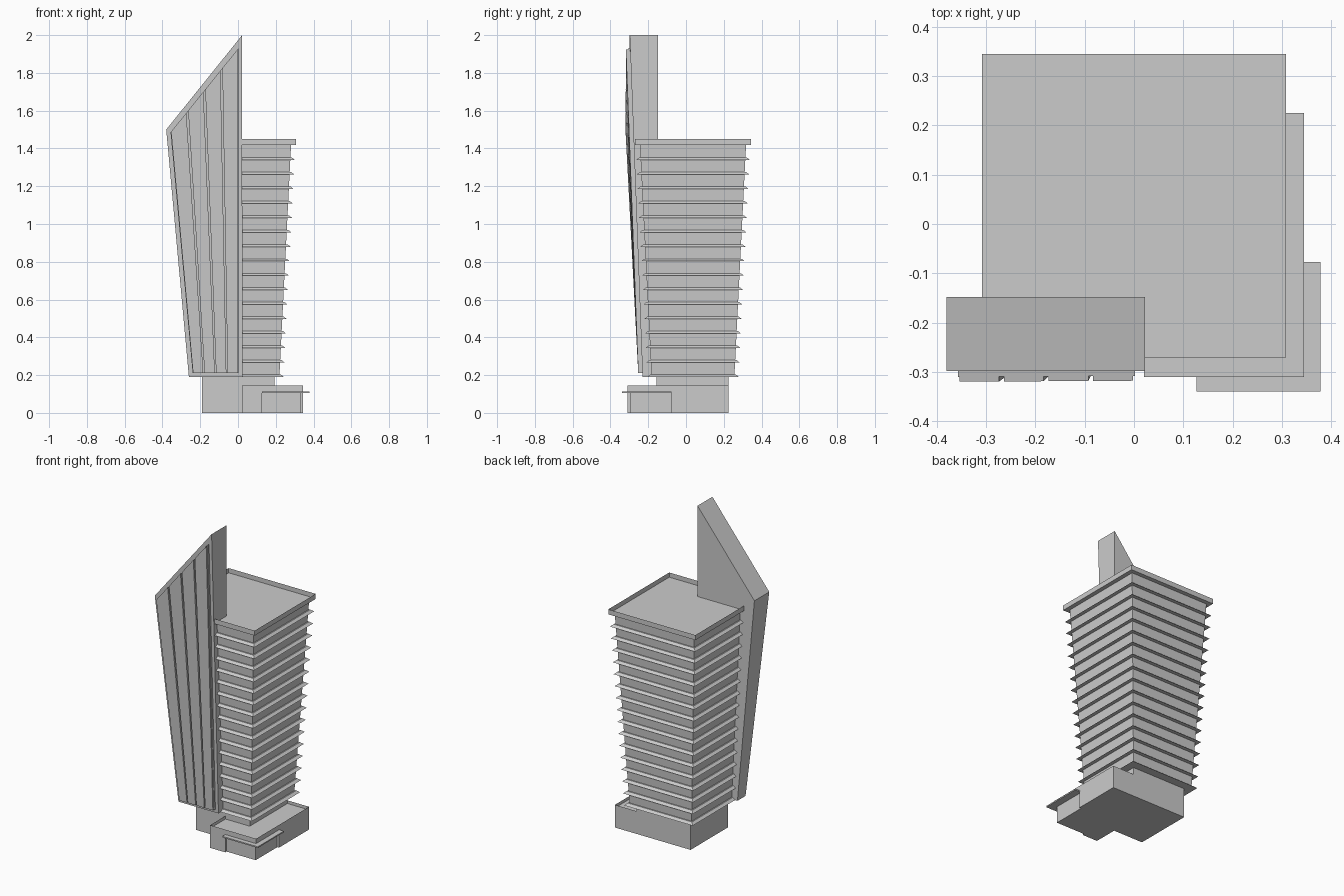
import bpy, bmesh
from mathutils import Vector

if "Cube" in bpy.data.objects:
    bpy.data.objects.remove(bpy.data.objects["Cube"])

CY = 0.037            # tower centre in y
Z0, Z1 = 0.19, 1.42   # tower shaft bottom and top


def hexa(bm, low, high):
    """Six-sided solid between two matching quads."""
    vs = [bm.verts.new(p) for p in low + high]
    for f in ((3, 2, 1, 0), (4, 5, 6, 7), (0, 1, 5, 4),
              (1, 2, 6, 5), (2, 3, 7, 6), (3, 0, 4, 7)):
        bm.faces.new([vs[i] for i in f])


def rect(x0, x1, y0, y1, z):
    return [(x0, y0, z), (x1, y0, z), (x1, y1, z), (x0, y1, z)]


def square(h, z):
    return rect(-h, h, CY - h, CY + h, z)


def finish(bm, name):
    bmesh.ops.recalc_face_normals(bm, faces=bm.faces)
    me = bpy.data.meshes.new(name)
    bm.to_mesh(me)
    bm.free()
    ob = bpy.data.objects.new(name, me)
    bpy.context.collection.objects.link(ob)
    return ob


def solid(name, low, high):
    bm = bmesh.new()
    hexa(bm, low, high)
    return finish(bm, name)


def box(name, x0, x1, y0, y1, z0, z1):
    return solid(name, rect(x0, x1, y0, y1, z0), rect(x0, x1, y0, y1, z1))


def tray(name, x0, x1, y0, y1, z0, z1, rim, depth):
    """Box whose top is sunk inside a rim."""
    bm = bmesh.new()
    hexa(bm, rect(x0, x1, y0, y1, z0), rect(x0, x1, y0, y1, z1))
    bm.faces.ensure_lookup_table()
    top = bm.faces[1]
    bmesh.ops.inset_region(bm, faces=[top], thickness=rim)
    ext = bmesh.ops.extrude_discrete_faces(bm, faces=[top])['faces']
    for v in ext[0].verts:
        v.co.z -= depth
    return finish(bm, name)


def half_width(z):
    return 0.219 + (0.281 - 0.219) * (z - Z0) / (Z1 - Z0)


# Flaring tower shaft and roof with parapet
solid("tower_shaft", square(half_width(Z0), Z0), square(half_width(Z1), Z1))
tray("roof_parapet", -0.308, 0.308, CY - 0.308, CY + 0.308, 1.418, 1.45, 0.065, 0.03)

# Floor ledges with sloping tops
bm = bmesh.new()
for i in range(16):
    z = 0.196 + i * 0.0766
    w = half_width(z)
    hexa(bm, square(w + 0.024, z - 0.006), square(w + 0.008, z + 0.007))
finish(bm, "floor_ledges")

# Tall sail wall: slanted top, front leaning outward
solid("sail_wall",
      [(-0.26, -0.23, 0.19), (0.023, -0.23, 0.19), (0.023, -0.148, 0.19), (-0.26, -0.148, 0.19)],
      [(-0.38, -0.298, 1.5), (0.022, -0.298, 2.0), (0.022, -0.148, 2.0), (-0.38, -0.148, 1.5)])

# Corners of the raised field on the sail's front
BL, BR = Vector((-0.24, -0.231, 0.212)), Vector((0.002, -0.231, 0.212))
TL, TR = Vector((-0.357, -0.298, 1.485)), Vector((0.002, -0.296, 1.93))


def strip(bm, u0, u1, out):
    """Slab on the sail front between fractions u0 and u1 of its width."""
    a, b = BL.lerp(BR, u0), BL.lerp(BR, u1)
    d, c = TL.lerp(TR, u0), TL.lerp(TR, u1)
    fwd, back = Vector((0, -out, 0)), Vector((0, 0.02, 0))
    hexa(bm, [p + back for p in (a, b, c, d)], [p + fwd for p in (a, b, c, d)])


bm = bmesh.new()
strip(bm, 0, 1, 0.012)
finish(bm, "sail_panel")
bm = bmesh.new()
for i in range(4):
    strip(bm, i * 0.252 + 0.008, i * 0.252 + 0.232, 0.022)
finish(bm, "sail_fins")

# Base core under the tower
box("base_core", -0.19, 0.192, -0.155, 0.225, 0, 0.192)

# Podium: solid behind, recessed entrance corner, parapet deck above
box("podium_rear", 0.02, 0.345, -0.08, 0.225, 0, 0.11)
box("podium_left", 0.02, 0.127, -0.31, -0.08, 0, 0.11)
box("entrance_wall", 0.127, 0.333, -0.297, -0.08, 0, 0.11)
tray("podium_deck", 0.02, 0.345, -0.31, 0.225, 0.11, 0.145, 0.017, 0.02)
box("entrance_canopy", 0.127, 0.378, -0.34, -0.077, 0.106, 0.114)
